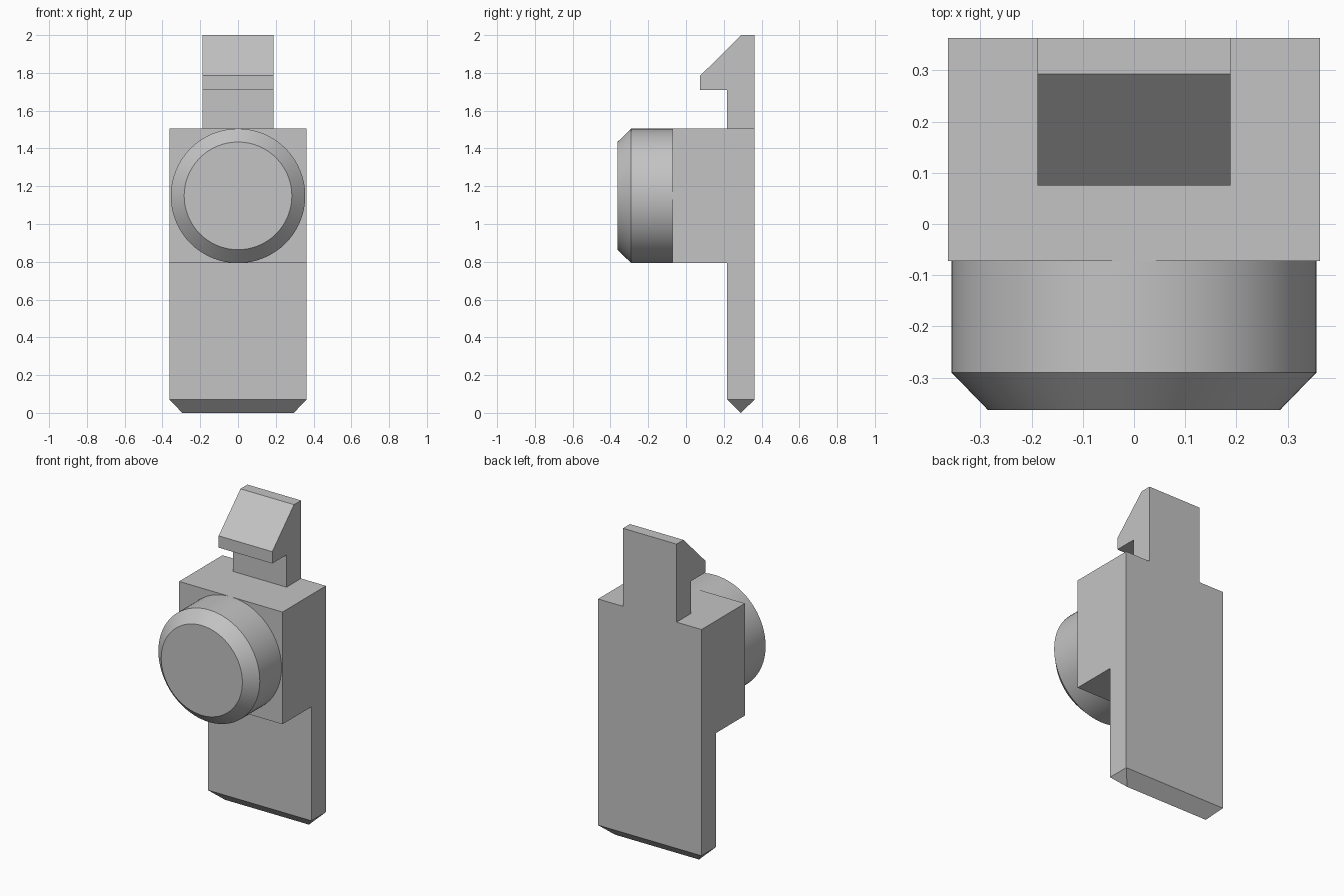
import bpy
import bmesh
import math
from mathutils import Matrix

cube = bpy.data.objects.get("Cube")
if cube:
    bpy.data.objects.remove(cube, do_unlink=True)

grey = bpy.data.materials.new("plain_grey")
grey.use_nodes = True
COLOUR = (0.55, 0.55, 0.55, 1)
grey.diffuse_color = COLOUR
grey.node_tree.nodes["Principled BSDF"].inputs["Base Color"].default_value = COLOUR

# Shared levels
BACK, PLATE, FRONT = 0.363, 0.218, -0.072
HALF, TOP, LEDGE, TIP = 0.363, 1.505, 0.793, 0.07


def finish(name, bm):
    bmesh.ops.recalc_face_normals(bm, faces=bm.faces[:])
    mesh = bpy.data.meshes.new(name)
    bm.to_mesh(mesh)
    bm.free()
    mesh.materials.append(grey)
    obj = bpy.data.objects.new(name, mesh)
    bpy.context.collection.objects.link(obj)
    return obj


def extrude_profile(name, profile, half_width):
    """Side outline in (y, z), extruded evenly across x."""
    bm = bmesh.new()
    face = bm.faces.new([bm.verts.new((-half_width, y, z)) for y, z in profile])
    new = bmesh.ops.extrude_face_region(bm, geom=[face])["geom"]
    moved = [g for g in new if isinstance(g, bmesh.types.BMVert)]
    bmesh.ops.translate(bm, verts=moved, vec=(2 * half_width, 0, 0))
    return finish(name, bm)


# Block with the long rear plate hanging below it
extrude_profile("body", [(BACK, TIP), (BACK, TOP), (FRONT, TOP),
                         (FRONT, LEDGE), (PLATE, LEDGE), (PLATE, TIP)], HALF)

# Chamfered lower end of the plate, narrowing to a ridge
tip = extrude_profile("plate_tip", [(PLATE, TIP), (BACK, TIP), (0.29, 0)], HALF)
for v in tip.data.vertices:
    if v.co.z < 0.01:
        v.co.x *= 0.295 / HALF

# Upright clip with a sloped hook facing forward
extrude_profile("hook", [(BACK, TOP), (BACK, 2), (0.293, 2), (0.075, 1.785),
                         (0.075, 1.71), (PLATE, 1.71), (PLATE, TOP)], 0.188)

# Round button with a chamfered front rim
bm = bmesh.new()
path = [(0, FRONT), (0.356, FRONT), (0.356, -0.29), (0.285, -0.363), (0, -0.363)]
verts = [bm.verts.new((r, y, 0)) for r, y in path]
edges = [bm.edges.new(pair) for pair in zip(verts, verts[1:])]
bmesh.ops.spin(bm, geom=verts + edges, cent=(0, 0, 0), axis=(0, 1, 0),
               angle=math.tau, steps=64)
bmesh.ops.remove_doubles(bm, verts=bm.verts[:], dist=0.0005)
bmesh.ops.transform(bm, matrix=Matrix.Translation((0, 0, 1.149)), verts=bm.verts[:])
button = finish("button", bm)
bpy.context.view_layer.objects.active = button
button.select_set(True)
bpy.ops.object.shade_smooth_by_angle(angle=math.radians(30))
